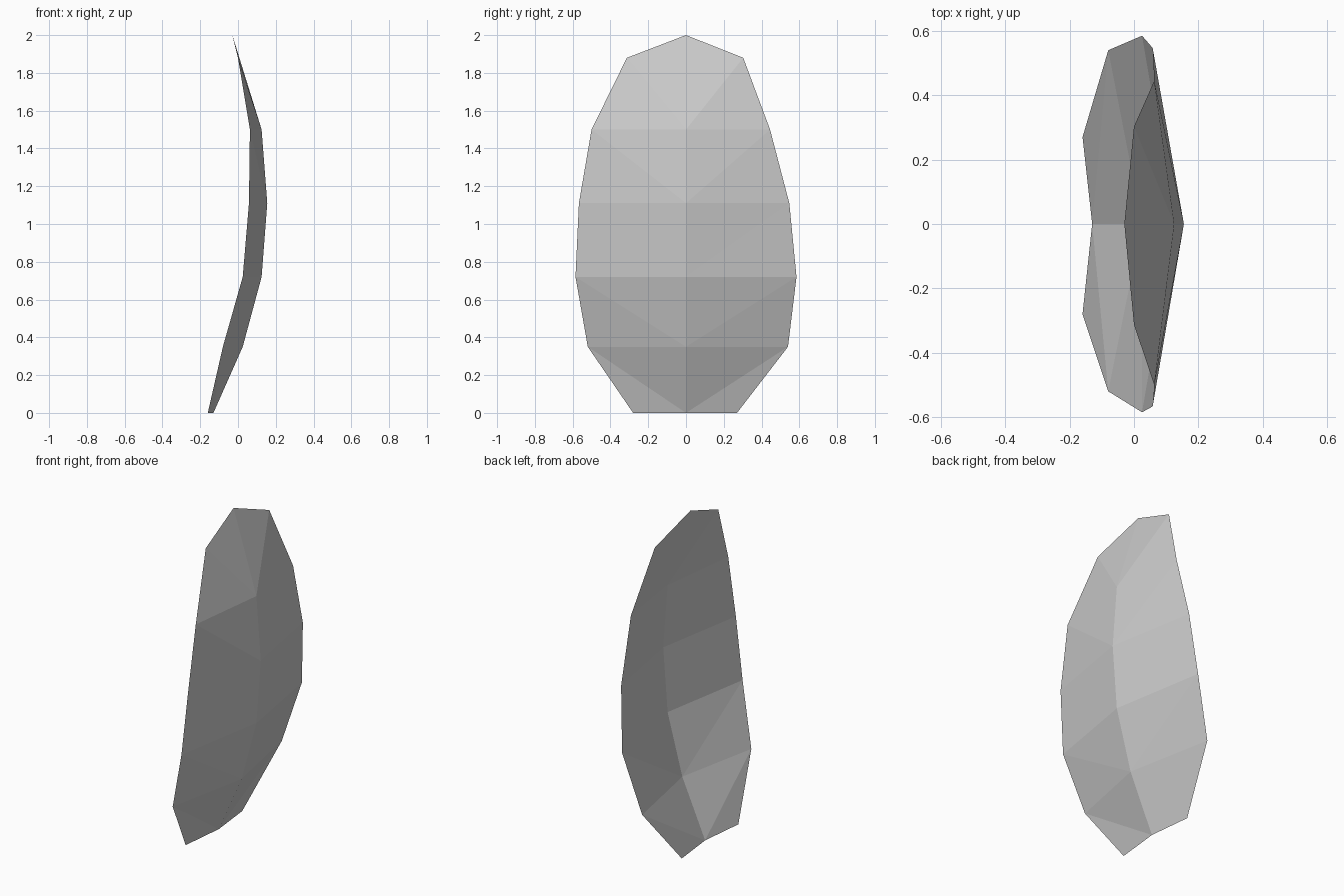
import bpy
import bmesh

cube = bpy.data.objects.get("Cube")
if cube:
    bpy.data.objects.remove(cube, do_unlink=True)

# Single grey material
grey = bpy.data.materials.new("plain grey")
grey.use_nodes = True
colour = (0.6, 0.6, 0.6, 1)
grey.diffuse_color = colour
grey.node_tree.nodes["Principled BSDF"].inputs["Base Color"].default_value = colour

# Rows: height, edge x, midrib x, right edge y, left edge y
rows = [
    (0.00, -0.16, -0.13, -0.28, 0.27),
    (0.35, -0.08, 0.025, -0.52, 0.54),
    (0.72, 0.025, 0.125, -0.585, 0.585),
    (1.11, 0.058, 0.155, -0.567, 0.547),
    (1.50, 0.063, 0.125, -0.50, 0.445),
]
shoulder = (1.88, 0.0, -0.313, 0.303)

bm = bmesh.new()
mids = [bm.verts.new((mx, 0, z)) for z, ex, mx, a, b in rows]
mids.append(bm.verts.new((-0.03, 0, 2.0)))

# Folded blade: each half is a strip of triangles between rim and midrib
for side in (0, 1):
    rim = [bm.verts.new((r[1], r[3 + side], r[0])) for r in rows]
    z, ex = shoulder[:2]
    rim.append(bm.verts.new((ex, shoulder[2 + side], z)))
    for i in range(len(rows)):
        for tri in ((rim[i], mids[i], rim[i + 1]),
                    (mids[i], mids[i + 1], rim[i + 1])):
            bm.faces.new(tri if side == 0 else tri[::-1])

mesh = bpy.data.meshes.new("curved_leaf_plate")
bm.to_mesh(mesh)
bm.free()
mesh.materials.append(grey)
plate = bpy.data.objects.new("curved_leaf_plate", mesh)
bpy.context.collection.objects.link(plate)
